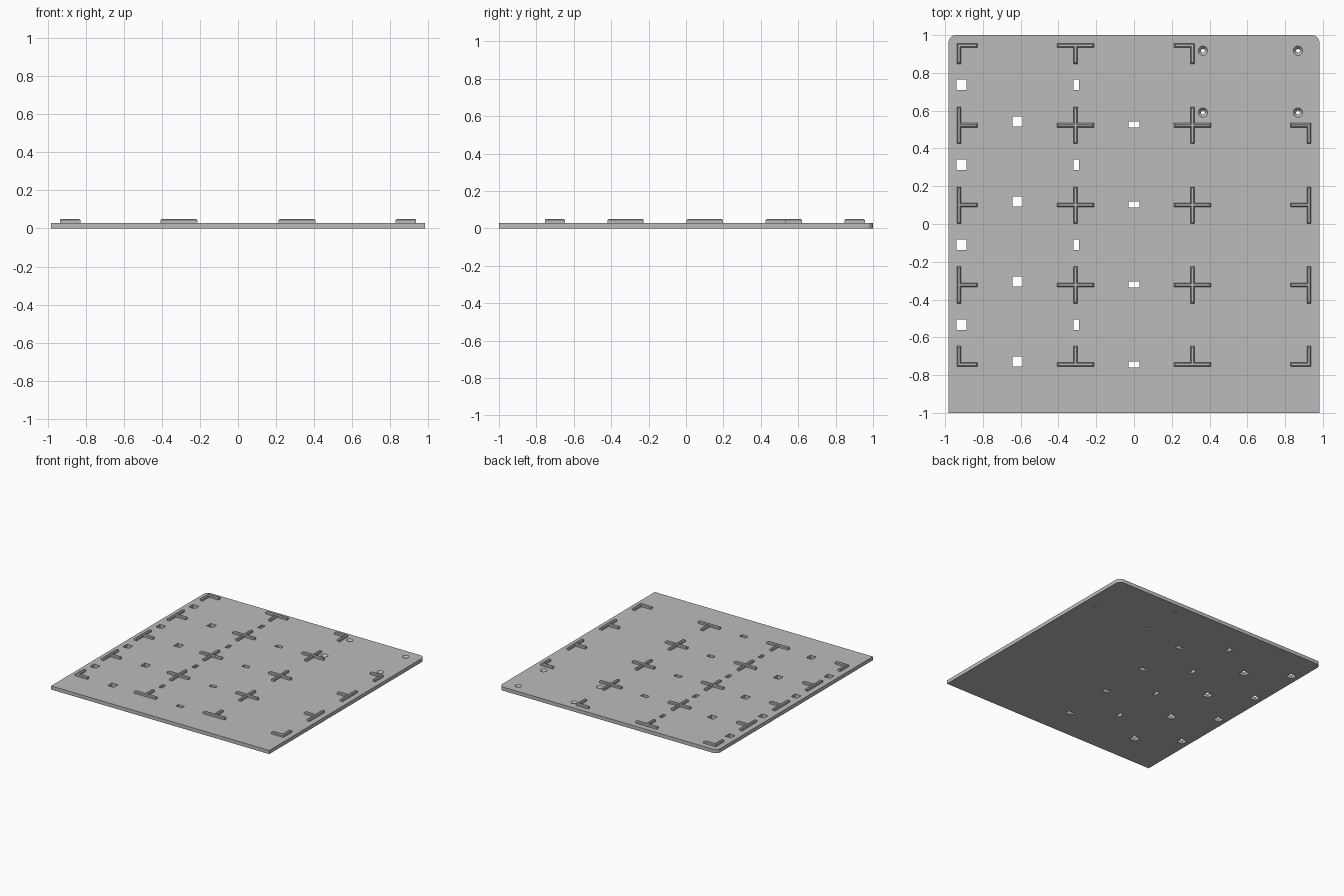
import bpy, bmesh, math
from mathutils import Matrix, Vector

cube = bpy.data.objects.get("Cube")
if cube:
    bpy.data.objects.remove(cube, do_unlink=True)

PLATE_H, RIB_TOP = 0.03, 0.048
RIB_W, ARM, CHAMFER = 0.011, 0.097, 0.006
COLS = [-0.926, -0.31, 0.31, 0.926]
ROWS = [0.945, 0.523, 0.1, -0.323, -0.744]
PITCH = 0.4235


def material(name, value):
    mat = bpy.data.materials.new(name)
    mat.use_nodes = True
    colour = (value, value, value, 1)
    mat.diffuse_color = colour
    mat.node_tree.nodes["Principled BSDF"].inputs["Base Color"].default_value = colour
    return mat


grey = material("light grey", 0.5)


def make_object(name, bm):
    bmesh.ops.recalc_face_normals(bm, faces=bm.faces)
    mesh = bpy.data.meshes.new(name)
    bm.to_mesh(mesh)
    bm.free()
    mesh.materials.append(grey)
    obj = bpy.data.objects.new(name, mesh)
    bpy.context.collection.objects.link(obj)
    return obj


def prism(bm, outline, z0, z1):
    base = bm.faces.new([bm.verts.new((x, y, z0)) for x, y in outline])
    geom = bmesh.ops.extrude_face_region(bm, geom=[base], use_keep_orig=True)["geom"]
    verts = [g for g in geom if isinstance(g, bmesh.types.BMVert)]
    bmesh.ops.translate(bm, verts=verts, vec=(0, 0, z1 - z0))
    return [g for g in geom if isinstance(g, bmesh.types.BMFace)][0]


# Base plate: square front corners, rounded back corners
def plate_outline(hx=0.982, hy=1.0, r=0.04, steps=8):
    points = [(-hx, -hy), (hx, -hy)]
    for side, start in ((1, 0), (-1, 90)):
        for i in range(steps + 1):
            a = math.radians(start + 90 * i / steps)
            points.append((side * (hx - r) + r * math.cos(a), hy - r + r * math.sin(a)))
    return points


bm = bmesh.new()
prism(bm, plate_outline(), 0, PLATE_H)
plate = make_object("base_plate", bm)

# Cutters: four columns of rectangular slots and four countersunk screw holes
bm = bmesh.new()
SLOTS = [(-0.914, 0.737, 0.054, 0.054), (-0.617, 0.542, 0.054, 0.054),
         (-0.306, 0.737, 0.03, 0.054), (0, 0.527, 0.056, 0.032)]
for x, y, w, d in SLOTS:
    for i in range(4):
        place = Matrix.Translation((x, y - i * PITCH, PLATE_H / 2))
        bmesh.ops.create_cube(bm, size=1, matrix=place @ Matrix.Diagonal((w, d, 0.1, 1)))


def screw_cutter(bm, x, y, sides=24):
    profile = [(0.01, -0.02), (0.01, 0.012), (0.025, PLATE_H), (0.025, 0.06)]
    rings = [[bm.verts.new((x + r * math.cos(math.tau * k / sides),
                            y + r * math.sin(math.tau * k / sides), z))
              for k in range(sides)] for r, z in profile]
    for low, high in zip(rings, rings[1:]):
        for k in range(sides):
            n = (k + 1) % sides
            bm.faces.new((low[k], low[n], high[n], high[k]))
    bm.faces.new(rings[0][::-1])
    bm.faces.new(rings[-1])


for x in (0.365, 0.868):
    for y in (0.917, 0.59):
        screw_cutter(bm, x, y)
cutter = make_object("hole_cutter", bm)
cutter.hide_render = True

cut = plate.modifiers.new("holes", 'BOOLEAN')
cut.operation = 'DIFFERENCE'
cut.solver = 'EXACT'
cut.object = cutter
bpy.context.view_layer.objects.active = plate
plate.select_set(True)
bpy.ops.object.modifier_apply(modifier="holes")
bpy.data.objects.remove(cutter, do_unlink=True)
bpy.ops.object.shade_smooth_by_angle(angle=math.radians(30))


# Locating ribs: corners, tees and crosses with chamfered tops
def rib_outline(cx, cy, arms):
    points = []
    for i, letter in enumerate("RULD"):
        turn = Matrix.Rotation(i * math.pi / 2, 2)
        local = [(RIB_W, -RIB_W)]
        if letter in arms:
            local += [(ARM, -RIB_W), (ARM, RIB_W)]
        for p in local:
            q = turn @ Vector(p)
            points.append((cx + q.x, cy + q.y))
    return points


for r, y in enumerate(ROWS):
    for c, x in enumerate(COLS):
        if (r, c) == (0, 3):
            continue
        arms = set("RULD")
        if r == 0 or (r, c) == (1, 3):
            arms.discard("U")
        if r == 4:
            arms.discard("D")
        if c == 0:
            arms.discard("L")
        if c == 3 or (r, c) == (0, 2):
            arms.discard("R")
        bm = bmesh.new()
        top = prism(bm, rib_outline(x, y, arms), PLATE_H - 0.002, RIB_TOP)
        bm.normal_update()
        bmesh.ops.inset_region(bm, faces=[top], thickness=CHAMFER, use_even_offset=True)
        bmesh.ops.translate(bm, verts=top.verts[:], vec=(0, 0, 0.002))
        for v in bm.verts:
            if abs(v.co.z - RIB_TOP) < 1e-5:
                v.co.z -= 0.004
        make_object(f"rib_row{r + 1}_column{c + 1}", bm)
